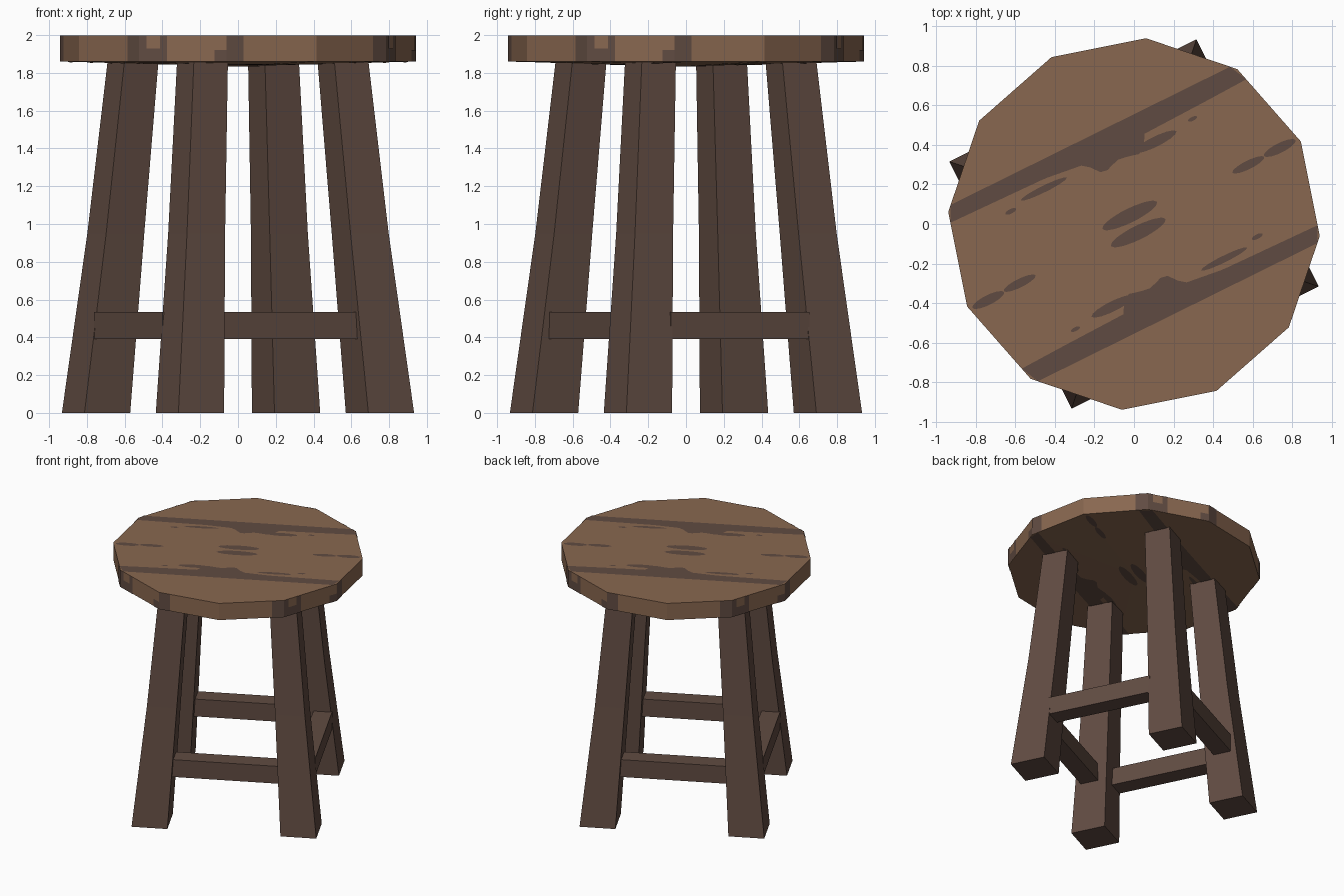
import bpy, bmesh, math
from mathutils import Matrix, Vector

if "Cube" in bpy.data.objects:
    bpy.data.objects.remove(bpy.data.objects["Cube"])

TURN = Matrix.Rotation(math.radians(26.3), 4, 'Z')   # whole stool is turned about z
R, SIDES = 0.94, 12
APO = R * math.cos(math.pi / SIDES)
TOP, RIM, BELLY = 1.997, 1.86, 1.835                 # seat heights


def material(name, rgb):
    m = bpy.data.materials.new(name)
    m.diffuse_color = (*rgb, 1)
    m.use_nodes = True
    m.node_tree.nodes["Principled BSDF"].inputs["Base Color"].default_value = m.diffuse_color
    return m


LIGHT = material("light_wood", (0.250, 0.137, 0.080))
DARK = material("dark_wood", (0.118, 0.071, 0.054))


def finish(name, bm, mat, spin=0, fix=True):
    if fix:
        bmesh.ops.recalc_face_normals(bm, faces=bm.faces[:])
    bm.transform(TURN @ Matrix.Rotation(math.radians(spin), 4, 'Z'))
    me = bpy.data.meshes.new(name)
    bm.to_mesh(me)
    bm.free()
    me.materials.append(mat)
    ob = bpy.data.objects.new(name, me)
    bpy.context.collection.objects.link(ob)
    return ob


# ---- seat: twelve-sided slab with a slightly bellied underside
bm = bmesh.new()
rings = []
for z in (RIM, TOP):
    rings.append([bm.verts.new((R * math.cos(k * math.tau / SIDES), R * math.sin(k * math.tau / SIDES), z))
                  for k in range(SIDES)])
low = bm.verts.new((0, 0, BELLY))
for k in range(SIDES):
    n = (k + 1) % SIDES
    bm.faces.new((rings[0][k], rings[0][n], rings[1][n], rings[1][k]))
    bm.faces.new((rings[0][n], rings[0][k], low))
bm.faces.new(rings[1])
finish("seat", bm, LIGHT)


# ---- legs: square section, tapered, splayed, with a slight bend halfway
LEG = [(0.0, 0.561, 0.135), (0.95, 0.483, 0.1125), (1.90, 0.412, 0.10)]
for i in range(4):
    bm = bmesh.new()
    loops = [[bm.verts.new((c + sx * h, c + sy * h, z)) for sx, sy in ((-1, -1), (1, -1), (1, 1), (-1, 1))]
             for z, c, h in LEG]
    for a, b in zip(loops, loops[1:]):
        for k in range(4):
            n = (k + 1) % 4
            bm.faces.new((a[k], a[n], b[n], b[k]))
    bm.faces.new(loops[0])
    bm.faces.new(loops[-1])
    finish(f"leg_{i + 1}", bm, DARK, 90 * i)

# ---- rails between the legs; one pair is set back, the other is flush
for i in range(4):
    outer = 0.648 if i % 2 == 0 else 0.61
    bm = bmesh.new()
    bmesh.ops.create_cube(bm, size=1, matrix=Matrix.Translation((outer - 0.07, 0, 0.462))
                          @ Matrix.Diagonal((0.14, 0.82, 0.142, 1)))
    finish(f"rail_{i + 1}", bm, DARK, 90 * i)


# ---- painted grain on the top and underside
def reach(v):
    """Half width of the seat at sideways position v."""
    out = R
    for k in range(SIDES):
        a = math.radians(15 + 30 * k)
        if math.cos(a) > 0.01:
            out = min(out, (APO - v * math.sin(a)) / math.cos(a))
    return out


def lerp(points, x):
    for (x0, y0), (x1, y1) in zip(points, points[1:]):
        if x <= x1:
            return y0 + (y1 - y0) * (x - x0) / (x1 - x0)
    return points[-1][1]


def place(u, v, under):
    u = max(-reach(v), min(reach(v), u))
    z = BELLY + (RIM - BELLY) * min(1, math.hypot(u, v) / APO) - 0.003 if under else TOP + 0.003
    return Vector((u, v, z))


def add_face(bm, pts, under):
    bm.faces.new([bm.verts.new(p) for p in (reversed(pts) if under else pts)])


LOWER = [(-1, .42), (-.3, .405), (-.09, .38), (-.04, .31), (.02, .30), (.05, .33),
         (.12, .32), (.2, .30), (.25, .385), (.6, .395), (1, .41)]
# centre u, centre v, half length, half width
KNOTS = [(0, .048, .155, .036), (.65, .012, .09, .022), (.83, .018, .09, .025),
         (.28, .325, .12, .026), (-.33, .36, .13, .017), (-.53, .333, .03, .012), (.5, .345, .025, .010)]

for under in (False, True):
    bm = bmesh.new()
    for s in (1, -1):
        # long band
        us = [-0.86 + 1.72 * k / 48 for k in range(49)]
        for a, b in zip(us, us[1:]):
            quad = [(a, lerp(LOWER, a)), (b, lerp(LOWER, b)), (b, .497), (a, .497)]
            add_face(bm, [place(s * u, s * v, under) for u, v in quad], under)
        # knots and streaks
        for cu, cv, ru, rv in KNOTS:
            add_face(bm, [place(s * (cu + ru * math.cos(t * math.tau / 14)),
                                s * (cv + rv * math.sin(t * math.tau / 14)), under) for t in range(14)], under)
    finish("grain_underside" if under else "grain_top", bm, DARK, fix=False)

# ---- painted grain on the rim: start angle, end angle, low z, high z
PATCHES = [(24.5, 30, RIM, TOP), (30, 32.5, RIM, TOP), (32.5, 37, RIM, 1.93), (37, 39.5, RIM, TOP),
           (56, 60, RIM, 1.92), (60, 65.5, RIM, TOP)]


def rim(deg, z, centre):
    a, c = math.radians(deg), math.radians(centre)
    r = (APO + 0.003) / math.cos(a - c)
    return Vector((r * math.cos(a), r * math.sin(a), z))


bm = bmesh.new()
for q in range(4):
    for a0, a1, z0, z1 in PATCHES:
        c = 15 + 30 * math.floor((a0 + a1) / 60) + 90 * q
        a, b = a0 + 90 * q, a1 + 90 * q
        add_face(bm, [rim(a, z0, c), rim(b, z0, c), rim(b, z1, c), rim(a, z1, c)], False)
finish("grain_rim", bm, DARK, fix=False)
